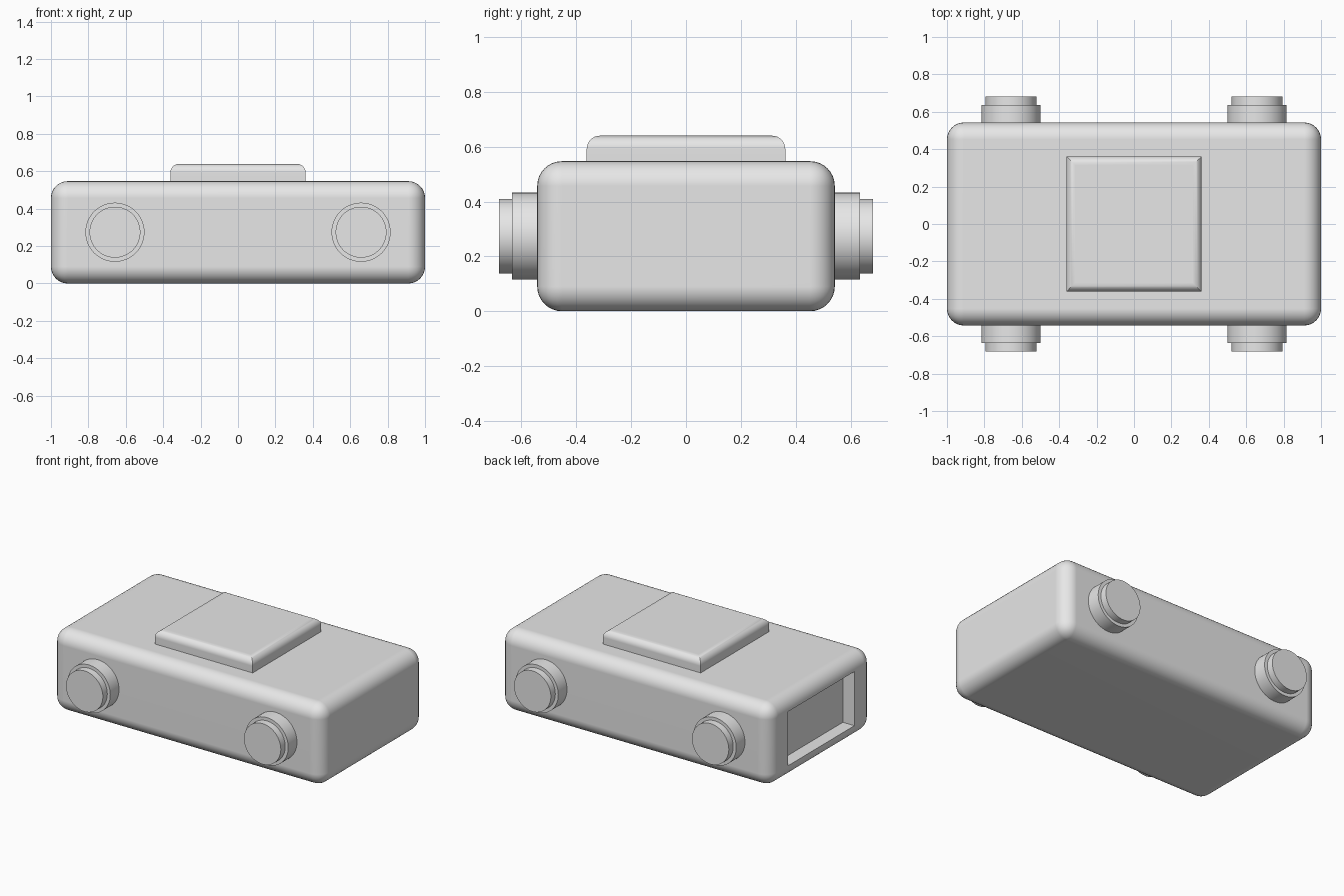
import bpy
import bmesh
import math
from mathutils import Matrix, Vector

cube = bpy.data.objects.get("Cube")
if cube:
    bpy.data.objects.remove(cube, do_unlink=True)

gray = bpy.data.materials.new("light_gray")
gray.use_nodes = True
gray.diffuse_color = (0.8, 0.8, 0.8, 1)
gray.node_tree.nodes["Principled BSDF"].inputs["Base Color"].default_value = (0.8, 0.8, 0.8, 1)


def finish(name, bm):
    """Turn a bmesh into a shaded object with flat panels and smooth bevels."""
    bmesh.ops.recalc_face_normals(bm, faces=bm.faces)
    mesh = bpy.data.meshes.new(name)
    bm.to_mesh(mesh)
    bm.free()
    mesh.materials.append(gray)
    obj = bpy.data.objects.new(name, mesh)
    bpy.context.collection.objects.link(obj)
    bpy.ops.object.select_all(action="DESELECT")
    obj.select_set(True)
    bpy.context.view_layer.objects.active = obj
    bpy.ops.object.shade_smooth_by_angle(angle=math.radians(35))
    weighted = obj.modifiers.new("flat_panels", "WEIGHTED_NORMAL")
    weighted.keep_sharp = True
    return obj


def box(size, z_bottom):
    bm = bmesh.new()
    place = Matrix.Translation((0, 0, z_bottom + size[2] / 2))
    bmesh.ops.create_cube(bm, size=1, matrix=place @ Matrix.Diagonal((*size, 1)))
    return bm


# Rounded body
BODY = (2.0, 1.085, 0.547)
bm = box(BODY, 0)
bmesh.ops.bevel(bm, geom=bm.edges[:], offset=0.09, offset_type="OFFSET",
                segments=8, profile=0.5, affect="EDGES")

# Shallow rectangular recess in one end
end = min(bm.faces, key=lambda f: (round(f.calc_center_median().x, 4), -f.calc_area()))
bmesh.ops.inset_individual(bm, faces=[end], thickness=0.004)
for v in end.verts:
    v.co.y = math.copysign(0.35, v.co.y)
inner = bmesh.ops.extrude_discrete_faces(bm, faces=[end])["faces"][0]
bmesh.ops.translate(bm, verts=inner.verts[:], vec=Vector((0.085, 0, 0)))
finish("body", bm)

# Raised square lid with rounded, mitred top edges
bm = box((0.724, 0.724, 0.11), 0.53)
rim = [e for e in bm.edges if all(v.co.z > 0.6 for v in e.verts)]
bmesh.ops.bevel(bm, geom=rim, offset=0.048, offset_type="OFFSET",
                segments=8, profile=0.5, affect="EDGES")
finish("top_lid", bm)


def disc(name, radius, x, y_inner, y_outer, side):
    bm = bmesh.new()
    centre = Vector((x, side * (y_inner + y_outer) / 2, 0.274))
    turn = Matrix.Rotation(math.pi / 2, 4, "X")
    bmesh.ops.create_cone(bm, cap_ends=True, segments=64, radius1=radius, radius2=radius,
                          depth=y_outer - y_inner, matrix=Matrix.Translation(centre) @ turn)
    finish(name, bm)


# Stepped round knobs on both long sides
for side, side_name in ((-1, "front"), (1, "back")):
    for x, x_name in ((-0.658, "right"), (0.658, "left")):
        disc(f"{side_name}_{x_name}_knob_base", 0.158, x, 0.5, 0.635, side)
        disc(f"{side_name}_{x_name}_knob_cap", 0.136, x, 0.6, 0.682, side)
